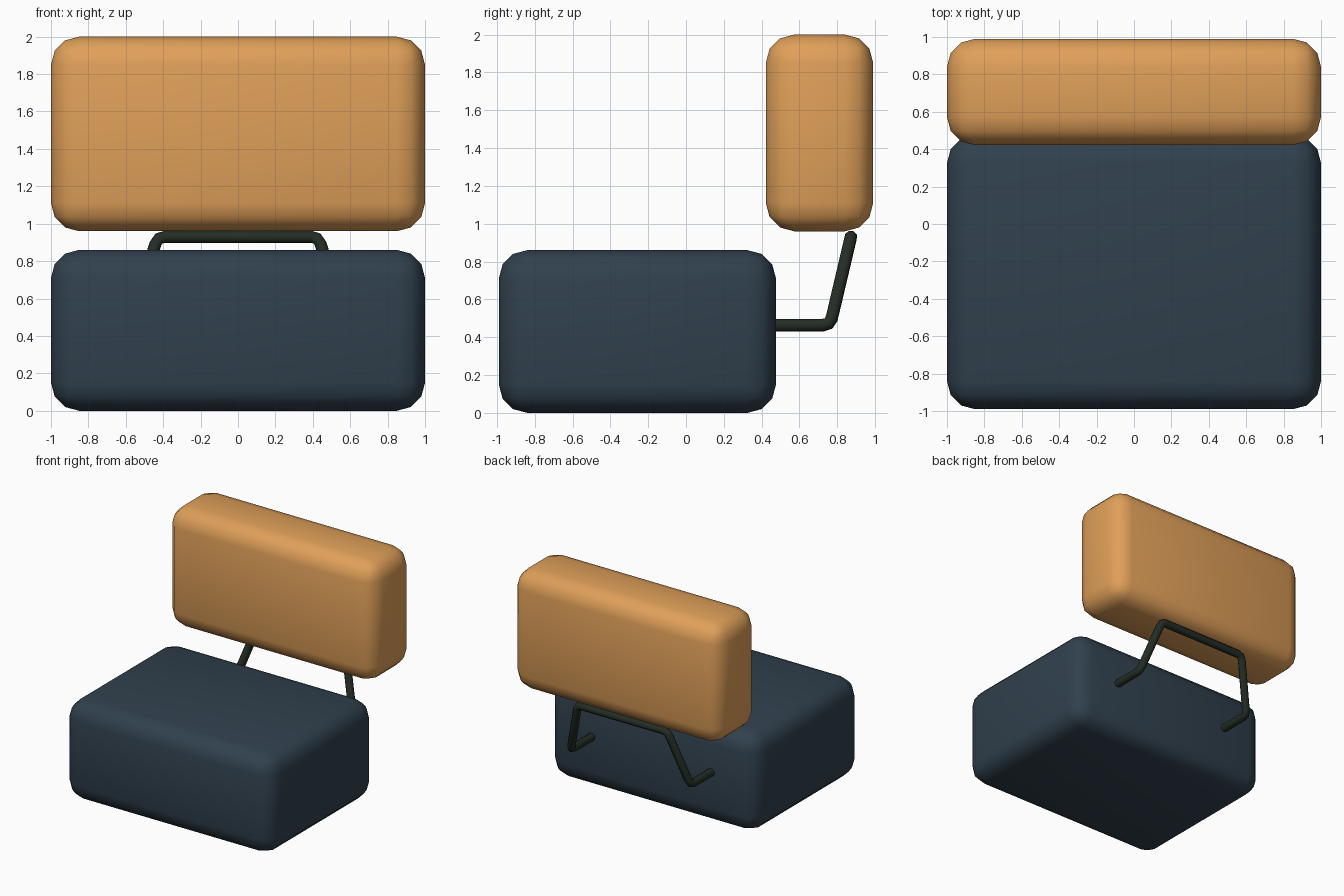
import bpy
from mathutils import Vector

if "Cube" in bpy.data.objects:
    bpy.data.objects.remove(bpy.data.objects["Cube"])


def material(name, rgb):
    m = bpy.data.materials.new(name)
    m.diffuse_color = (*rgb, 1)
    m.use_nodes = True
    m.node_tree.nodes["Principled BSDF"].inputs["Base Color"].default_value = m.diffuse_color
    return m


slate = material("slate blue fabric", (0.03, 0.052, 0.075))
amber = material("amber fabric", (0.74, 0.35, 0.10))
iron = material("dark green metal", (0.017, 0.027, 0.018))


def cushion(name, lo, hi, mat):
    """Box between two corners with generously rounded edges."""
    lo, hi = Vector(lo), Vector(hi)
    bpy.ops.mesh.primitive_cube_add(size=1, location=(lo + hi) / 2)
    ob = bpy.context.object
    ob.name = name
    ob.scale = hi - lo
    bpy.ops.object.transform_apply(location=False, rotation=False, scale=True)
    bev = ob.modifiers.new("rounding", 'BEVEL')
    bev.width = 0.15
    bev.segments = 3
    ob.data.polygons.foreach_set("use_smooth", [True] * len(ob.data.polygons))
    ob.data.materials.append(mat)
    return ob


def rounded_path(pts, cut):
    """Replace every inner corner by a short three-point bend."""
    pts = [Vector(p) for p in pts]
    out = [pts[0]]
    for a, b, c in zip(pts, pts[1:], pts[2:]):
        p = b + (a - b).normalized() * cut
        q = b + (c - b).normalized() * cut
        out += [p, (p + q) / 4 + b / 2, q]
    return out + [pts[-1]]


# Cushions
cushion("seat", (-1, -0.99, 0), (1, 0.476, 0.86), slate)
cushion("backrest", (-1, 0.422, 0.96), (1, 0.99, 2), amber)

# Bent tube bracket: out of the seat, up, across and down again
half = [(0.575, 0.46, 0.463), (0.575, 0.762, 0.463), (0.43, 0.872, 0.93)]
path = rounded_path(half + [(-x, y, z) for x, y, z in reversed(half)], 0.04)
curve = bpy.data.curves.new("back_bracket", 'CURVE')
curve.dimensions = '3D'
curve.bevel_depth = 0.034
curve.bevel_resolution = 2
curve.use_fill_caps = True
spline = curve.splines.new('POLY')
spline.points.add(len(path) - 1)
for pt, co in zip(spline.points, path):
    pt.co = (*co, 1)
spline.use_smooth = True
curve.materials.append(iron)
bracket = bpy.data.objects.new("back_bracket", curve)
bpy.context.collection.objects.link(bracket)
